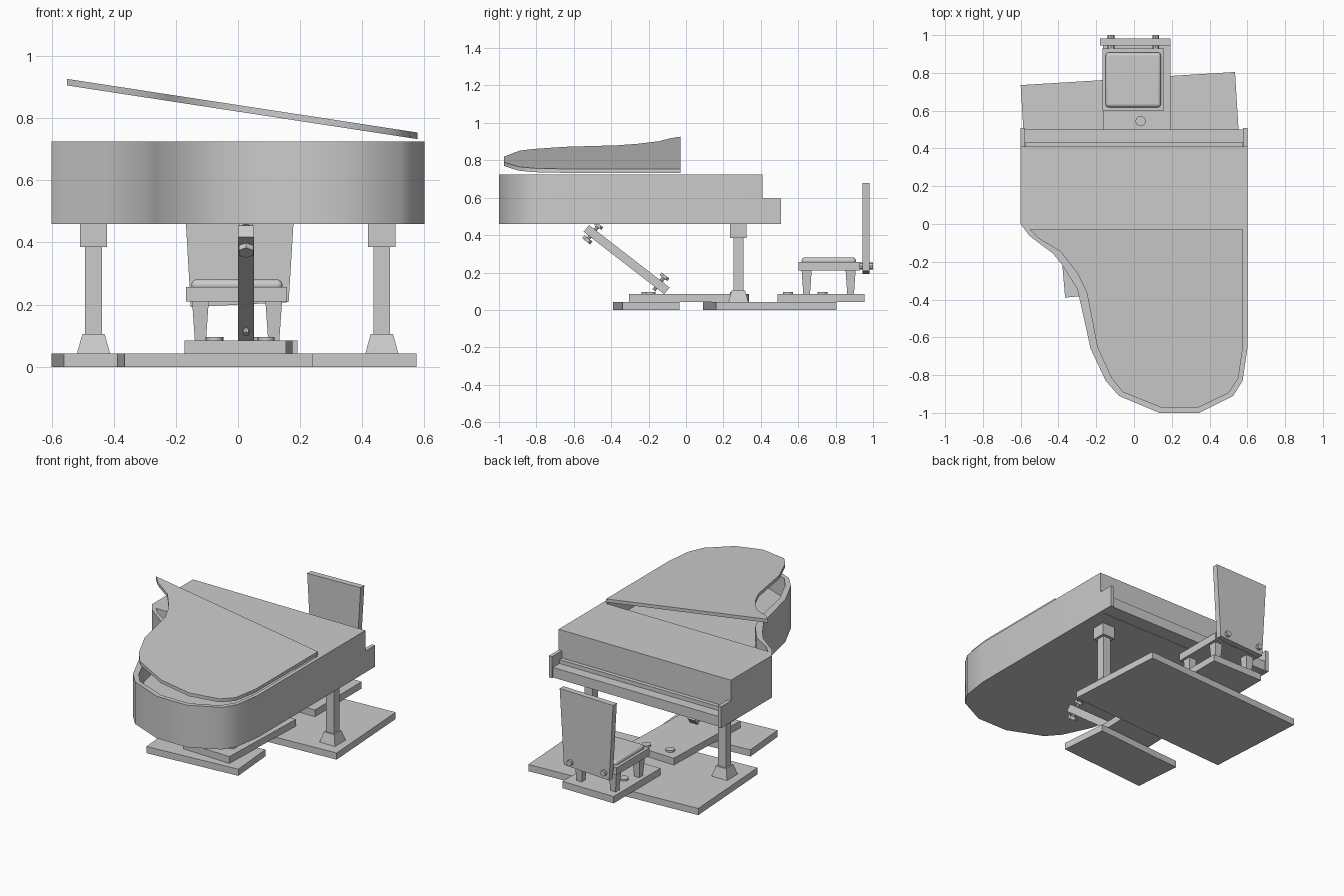
import bpy, bmesh, math
from mathutils import Matrix, Vector

if "Cube" in bpy.data.objects:
    bpy.data.objects.remove(bpy.data.objects["Cube"])


def finish(name, bm, smooth=False):
    bmesh.ops.recalc_face_normals(bm, faces=bm.faces)
    me = bpy.data.meshes.new(name)
    bm.to_mesh(me)
    bm.free()
    ob = bpy.data.objects.new(name, me)
    bpy.context.collection.objects.link(ob)
    if smooth:
        bpy.ops.object.select_all(action='DESELECT')
        ob.select_set(True)
        bpy.context.view_layer.objects.active = ob
        bpy.ops.object.shade_smooth_by_angle(angle=math.radians(35))
    return ob


def loft(name, low, high, smooth=False):
    """Solid between two matching rings of 3D points."""
    bm = bmesh.new()
    a = [bm.verts.new(p) for p in low]
    b = [bm.verts.new(p) for p in high]
    bm.faces.new(a)
    bm.faces.new(b)
    for i in range(len(a)):
        j = (i + 1) % len(a)
        bm.faces.new((a[i], a[j], b[j], b[i]))
    return finish(name, bm, smooth)


def taper(name, x, y, z0, z1, h0, h1):
    """Square post with half-widths h0 (bottom) and h1 (top)."""
    sq = ((-1, -1), (1, -1), (1, 1), (-1, 1))
    return loft(name, [(x + a * h0, y + b * h0, z0) for a, b in sq],
                [(x + a * h1, y + b * h1, z1) for a, b in sq])


def box(name, x0, x1, y0, y1, z0, z1):
    return loft(name, [(x0, y0, z0), (x1, y0, z0), (x1, y1, z0), (x0, y1, z0)],
                [(x0, y0, z1), (x1, y0, z1), (x1, y1, z1), (x0, y1, z1)])


def plank(name, cx, cy, w, d, z0, z1, deg):
    ob = box(name, -w / 2, w / 2, -d / 2, d / 2, z0, z1)
    ob.data.transform(Matrix.Translation((cx, cy, 0)) @ Matrix.Rotation(math.radians(deg), 4, 'Z'))
    return ob


def rod(name, p, q, r, sides=16):
    """Cylinder from p to q."""
    p, q = Vector(p), Vector(q)
    bm = bmesh.new()
    m = Matrix.Translation((p + q) / 2) @ (q - p).to_track_quat('Z', 'Y').to_matrix().to_4x4()
    bmesh.ops.create_cone(bm, cap_ends=True, segments=sides, radius1=r, radius2=r,
                          depth=(q - p).length, matrix=m)
    return finish(name, bm, sides > 8)


# Piano case: curved outline, hollow under the raised lid
case = [(-.6, .41), (-.6, 0), (-.553, -.063), (-.43, -.155), (-.378, -.22), (-.30, -.345),
        (-.267, -.49), (-.23, -.66), (-.15, -.83), (-.08, -.91), (.135, -1), (.345, -1),
        (.525, -.91), (.575, -.83), (.6, -.66), (.6, .41)]
lid = [(-.55, -.03), (-.50, -.08), (-.39, -.145), (-.30, -.26), (-.25, -.365),
       (-.225, -.49), (-.195, -.65), (-.12, -.815), (-.06, -.89), (.145, -.972), (.34, -.972),
       (.50, -.895), (.553, -.815), (.577, -.65), (.577, -.03)]
body = loft("piano_case", [(x, y, .46) for x, y in case], [(x, y, .725) for x, y in case], True)
cutter = loft("case_cutter", [(x, y, .60) for x, y in lid], [(x, y, .80) for x, y in lid])
cutter.hide_render = True
cutter.hide_viewport = True
mod = body.modifiers.new("hollow", 'BOOLEAN')
mod.object = cutter
mod.solver = 'EXACT'


# Raised lid, sloping up to the left
def lid_z(x):
    return .733 + (.577 - x) * .153


loft("raised_lid", [(x, y, lid_z(x)) for x, y in lid],
     [(x, y, lid_z(x) + .021) for x, y in lid], True)

# Keyboard shelf
box("key_bed", -.58, .58, .40, .50, .462, .525)
box("keys", -.575, .575, .40, .435, .525, .55)
for s in (-1, 1):
    box("key_cheek", min(s * .6, s * .577), max(s * .6, s * .577), .40, .507, .46, .595)

# Piano legs
for x in (-.465, .463):
    taper("leg_foot", x, .28, .04, .105, .054, .036)
    taper("leg_shaft", x, .28, .10, .39, .027, .027)
    taper("leg_block", x, .28, .385, .46, .044, .044)

# Base boards
plank("main_base", -.013, .448, 1.137, .645, 0, .042, 3.5)
plank("front_base", -.075, -.212, .607, .306, 0, .042, 4.7)
plank("middle_board", .002, .015, .326, .63, .042, .085, -2)
box("chair_board", -.165, .192, .49, .955, .042, .085)
for x, y in ((.035, .545), (-.08, .73), (.076, .285), (-.073, .262), (-.075, -.21), (.09, -.19)):
    rod("board_bolt", (x, y, .08), (x, y, .096), .027)

# Slanted pedal strut with bolts
d = Vector((0, .788, -.616))
n = Vector((0, .616, .788))
top, low = Vector((.026, -.533, .436)), Vector((.026, -.102, .102))
ring = [Vector((a * .026, 0, 0)) + n * b * .023 for a, b in ((-1, -1), (1, -1), (1, 1), (-1, 1))]
loft("pedal_strut", [top + r for r in ring], [low + r for r in ring])
for c in (Vector((.026, -.50, .41)), Vector((.026, -.147, .137))):
    rod("strut_pin", c - n * .04, c + n * .055, .01, 8)
    rod("strut_nut", c + n * .043, c + n * .06, .026, 6)
c = Vector((.026, -.50, .41))
rod("strut_bolt_head", c - n * .055, c - n * .035, .027, 6)

# Chair
box("seat", -.168, .158, .602, .93, .21, .257)
cushion = box("seat_cushion", -.15, .143, .618, .908, .245, .281)
bev = cushion.modifiers.new("round", 'BEVEL')
bev.width = .017
bev.segments = 4
for x in (-.121, .115):
    for y in (.645, .88):
        taper("chair_leg", x, y, .085, .215, .018, .027)
    rod("back_bolt", (x, .92, .235), (x, .99, .235), .009, 8)
    rod("back_nut", (x, .93, .235), (x, .946, .235), .018, 8)
    rod("back_bolt_head", (x, .98, .235), (x, 1.0, .235), .018, 8)
back = [(-.152, .192), (.163, .208), (.192, .68), (-.18, .672)]
loft("chair_back", [(x, .945, z) for x, z in back], [(x, .982, z) for x, z in back])
bpy.ops.object.select_all(action='DESELECT')
cushion.select_set(True)
bpy.context.view_layer.objects.active = cushion
bpy.ops.object.shade_smooth_by_angle(angle=math.radians(40))
